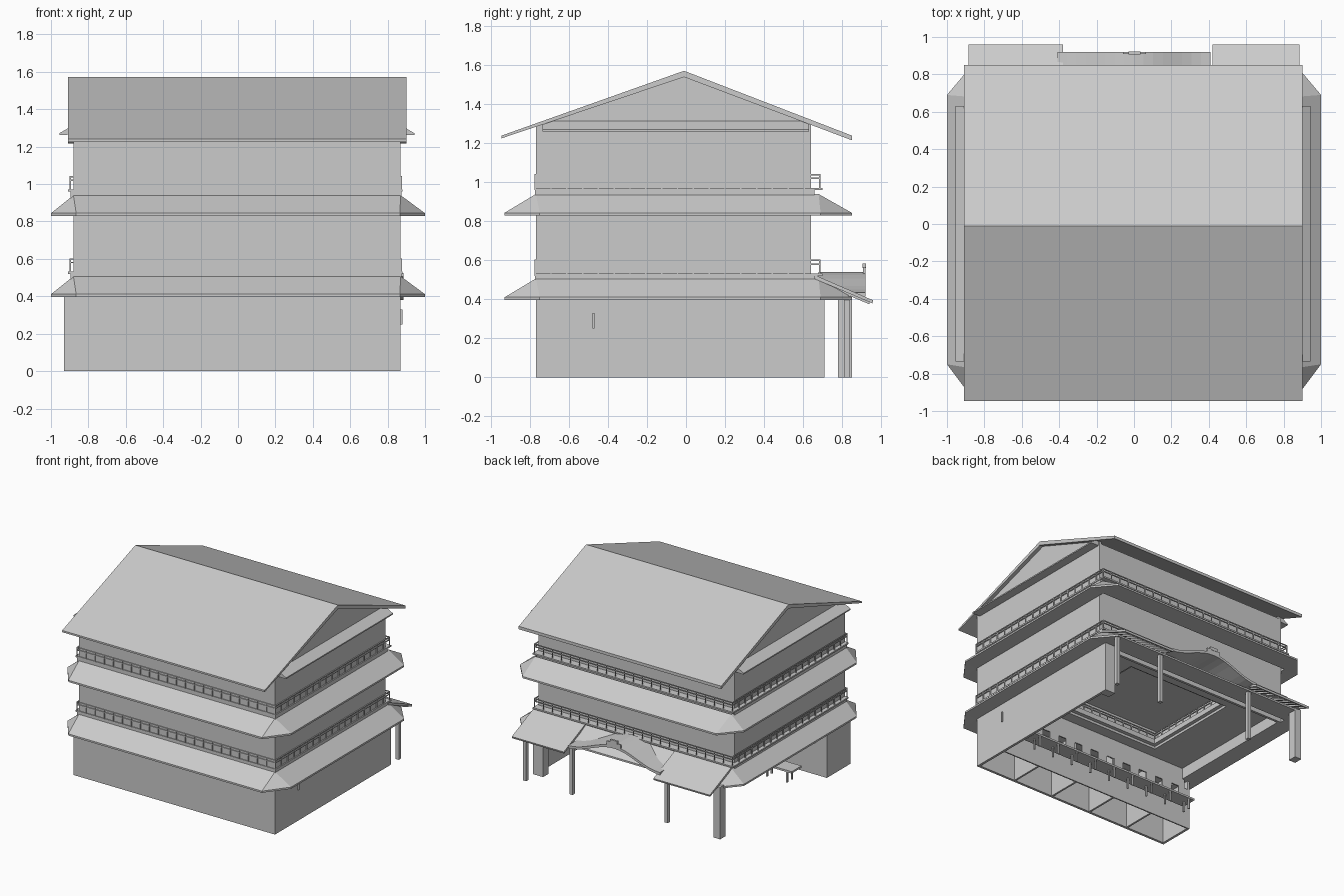
import bpy, bmesh, math

old = bpy.data.objects.get("Cube")
if old:
    bpy.data.objects.remove(old, do_unlink=True)

grey = bpy.data.materials.new("plain grey")
grey.use_nodes = True
tone = (0.6, 0.6, 0.6, 1)
grey.diffuse_color = tone
grey.node_tree.nodes["Principled BSDF"].inputs["Base Color"].default_value = tone


def finish(name, bm):
    bmesh.ops.recalc_face_normals(bm, faces=bm.faces)
    mesh = bpy.data.meshes.new(name)
    bm.to_mesh(mesh)
    bm.free()
    mesh.materials.append(grey)
    obj = bpy.data.objects.new(name, mesh)
    bpy.context.collection.objects.link(obj)


def boxes(name, items):
    """One object made of boxes given as x0, x1, y0, y1, z0, z1."""
    bm = bmesh.new()
    for x0, x1, y0, y1, z0, z1 in items:
        for v in bmesh.ops.create_cube(bm, size=1)["verts"]:
            v.co.x = x1 if v.co.x > 0 else x0
            v.co.y = y1 if v.co.y > 0 else y0
            v.co.z = z1 if v.co.z > 0 else z0
    finish(name, bm)


def frame(x0, x1, y0, y1, z0, z1, t):
    """Four boxes forming a hollow rectangle of wall thickness t."""
    return [(x0, x1, y0, y0 + t, z0, z1), (x0, x1, y1 - t, y1, z0, z1),
            (x0, x0 + t, y0 + t, y1 - t, z0, z1), (x1 - t, x1, y0 + t, y1 - t, z0, z1)]


def extrude(name, profile, a, b, axis):
    """Extrude a closed (u, z) profile along x or y."""
    bm = bmesh.new()
    ends = []
    for s in (a, b):
        ends.append([bm.verts.new((s, u, z) if axis == "x" else (u, s, z)) for u, z in profile])
    for ring in ends:
        bm.faces.new(ring)
    for i in range(len(profile)):
        j = (i + 1) % len(profile)
        bm.faces.new((ends[0][i], ends[0][j], ends[1][j], ends[1][i]))
    finish(name, bm)


# Body extents
X0, X1, Y0, Y1 = -0.88, 0.87, -0.77, 0.64

boxes("upper_walls", frame(X0, X1, Y0, Y1, 0.4, 1.28, 0.02))
boxes("upper_ceiling", [(X0, X1, Y0, Y1, 0.92, 0.94)])

# Ground floor: full front and one long side, short return on the other
boxes("ground_walls", [(-0.93, X1, Y0, Y0 + 0.02, 0, 0.41),
                       (X1 - 0.02, X1, Y0, 0.71, 0, 0.41),
                       (X1 - 0.09, X1 - 0.02, 0.64, 0.71, 0, 0.41),
                       (-0.93, -0.91, Y0, -0.47, 0, 0.41)])

# Rooms along the front, behind an inner wall with small openings
inner = [(-0.93, X1, -0.48, -0.47, 0, 0.25), (X0, X1, -0.48, -0.47, 0.33, 0.49)]
for i in range(12):
    x = -0.91 + i * 0.155
    inner.append((x, x + 0.085, -0.48, -0.47, 0.25, 0.33))
for i in range(1, 5):
    x = -0.93 + i * 0.36
    inner.append((x, x + 0.015, Y0, -0.48, 0, 0.4))
boxes("front_rooms", inner)

# Raised walkway with legs
deck = [(-0.78, 0.755, -0.36, -0.235, 0.085, 0.1)]
for i in range(9):
    x = -0.74 + i * 0.18
    for y in (-0.31, -0.25):
        deck.append((x, x + 0.012, y, y + 0.012, 0, 0.085))
boxes("inner_walkway", deck)

# Gallery floor around the central hall
HX0, HX1, HY0, HY1 = -0.52, 0.4, -0.38, 0.44
G = 0.49
boxes("gallery_floor", [(X0, X1, Y0, HY0, G, G + 0.02), (X0, X1, HY1, Y1, G, G + 0.02),
                        (X0, HX0, HY0, HY1, G, G + 0.02), (HX1, X1, HY0, HY1, G, G + 0.02)])
boxes("gallery_rim", frame(HX0, HX1, HY0, HY1, G + 0.02, G + 0.06, 0.03))


def railing(name, x0, x1, y0, y1, z, h, step=0.08):
    t = 0.007
    items = []
    for k in (0.65, 0.92):
        items += frame(x0, x1, y0, y1, z + h * k, z + h * k + t, t)
    nx, ny = round((x1 - x0) / step), round((y1 - y0) / step)
    for i in range(nx + 1):
        x = x0 + (x1 - x0 - t) * i / nx
        for y in (y0, y1 - t):
            items.append((x, x + t, y, y + t, z, z + h))
    for i in range(1, ny):
        y = y0 + (y1 - y0 - t) * i / ny
        for x in (x0, x1 - t):
            items.append((x, x + t, y, y + t, z, z + h))
    boxes(name, items)


railing("gallery_railing", HX0, HX1, HY0, HY1, G + 0.06, 0.07)


def skirt_roof(name, z):
    """Sloping eave with cut corners running round the body."""
    bm = bmesh.new()
    xo, ya, yb, cx, ca, cb = 1.0, -0.93, 0.85, 0.865, -0.75, 0.69
    outer = [(-cx, ya), (cx, ya), (xo, ca), (xo, cb), (cx, yb), (-cx, yb), (-xo, cb), (-xo, ca)]
    corners = [(X0, Y0), (X1, Y0), (X1, Y1 + 0.04), (X0, Y1 + 0.04)]
    low = [bm.verts.new((x, y, z)) for x, y in outer]
    lip = [bm.verts.new((x, y, z + 0.014)) for x, y in outer]
    top = [bm.verts.new((x, y, z + 0.11)) for x, y in corners]
    under = [bm.verts.new((x, y, z + 0.005)) for x, y in corners]
    for i in range(8):
        j = (i + 1) % 8
        bm.faces.new((low[i], low[j], lip[j], lip[i]))
    for ring, core in ((lip, top), (low, under)):
        for k in range(4):
            a, b, c = 2 * k, 2 * k + 1, (2 * k + 2) % 8
            bm.faces.new((ring[a], ring[b], core[(k + 1) % 4], core[k]))
            bm.faces.new((ring[b], ring[c], core[(k + 1) % 4]))
    for k in range(4):
        j = (k + 1) % 4
        bm.faces.new((top[k], top[j], under[j], under[k]))
    finish(name, bm)


# Two storeys of eave, balcony ledge and railing
for label, z, ledge in (("lower", 0.397, 0.52), ("upper", 0.83, 0.96)):
    skirt_roof(label + "_eave", z)
    boxes(label + "_balcony_band", frame(X0 - 0.015, X1 + 0.005, Y0 - 0.004, 0.66, z + 0.09, ledge, 0.025))
    boxes(label + "_balcony_ledge", frame(-0.91, 0.88, -0.776, 0.7, ledge, ledge + 0.012, 0.06))
    railing(label + "_railing", -0.9, 0.877, -0.777, 0.69, ledge + 0.01, 0.072)

# Main gable roof, gable infill and side strips
extrude("main_roof", [(-0.945, 1.24), (-0.01, 1.572), (0.85, 1.24),
                      (0.85, 1.216), (-0.01, 1.54), (-0.945, 1.226)], -0.91, 0.9, "x")
for label, x in (("right", X0), ("left", X1 - 0.02)):
    extrude(label + "_gable", [(Y0, 1.26), (Y0, 1.285), (-0.01, 1.545), (Y1, 1.295), (Y1, 1.26)], x, x + 0.02, "x")
for label, xin, xout in (("right", X0, -0.955), ("left", X1, 0.943)):
    extrude(label + "_gable_eave", [(xin, 1.315), (xout, 1.272), (xout, 1.262), (xin, 1.265)], -0.735, 0.63, "y")

# Porch side roofs with rafters, at the back
for label, a, b in (("right", -0.885, -0.38), ("left", 0.42, 0.885)):
    extrude(label + "_porch_roof", [(0.66, 0.525), (0.96, 0.395), (0.955, 0.38), (0.66, 0.505)], a, b, "x")
    for i in range(10):
        x = a + 0.02 + (b - a - 0.055) * i / 9
        extrude(label + "_porch_rafter", [(0.68, 0.5), (0.94, 0.39), (0.94, 0.375), (0.68, 0.485)], x, x + 0.015, "x")

# Curved porch gable
wave = []
for i in range(17):
    x = -0.41 + 0.82 * i / 16
    wave.append((x, 0.435 + 0.105 * (0.5 + 0.5 * math.cos(math.pi * x / 0.41))))
extrude("porch_arch_roof", wave + [(x, z - 0.02) for x, z in reversed(wave)], 0.68, 0.92, "y")
boxes("arch_ornament", [(-0.06, 0.065, 0.908, 0.92, 0.53, 0.565), (-0.03, 0.035, 0.906, 0.922, 0.56, 0.585)])

# Porch posts
boxes("porch_posts", [(-0.9, -0.84, 0.78, 0.85, 0, 0.42), (-0.425, -0.395, 0.81, 0.84, 0, 0.42),
                      (0.425, 0.455, 0.81, 0.84, 0, 0.42), (0.84, 0.87, 0.81, 0.84, 0, 0.42)])
